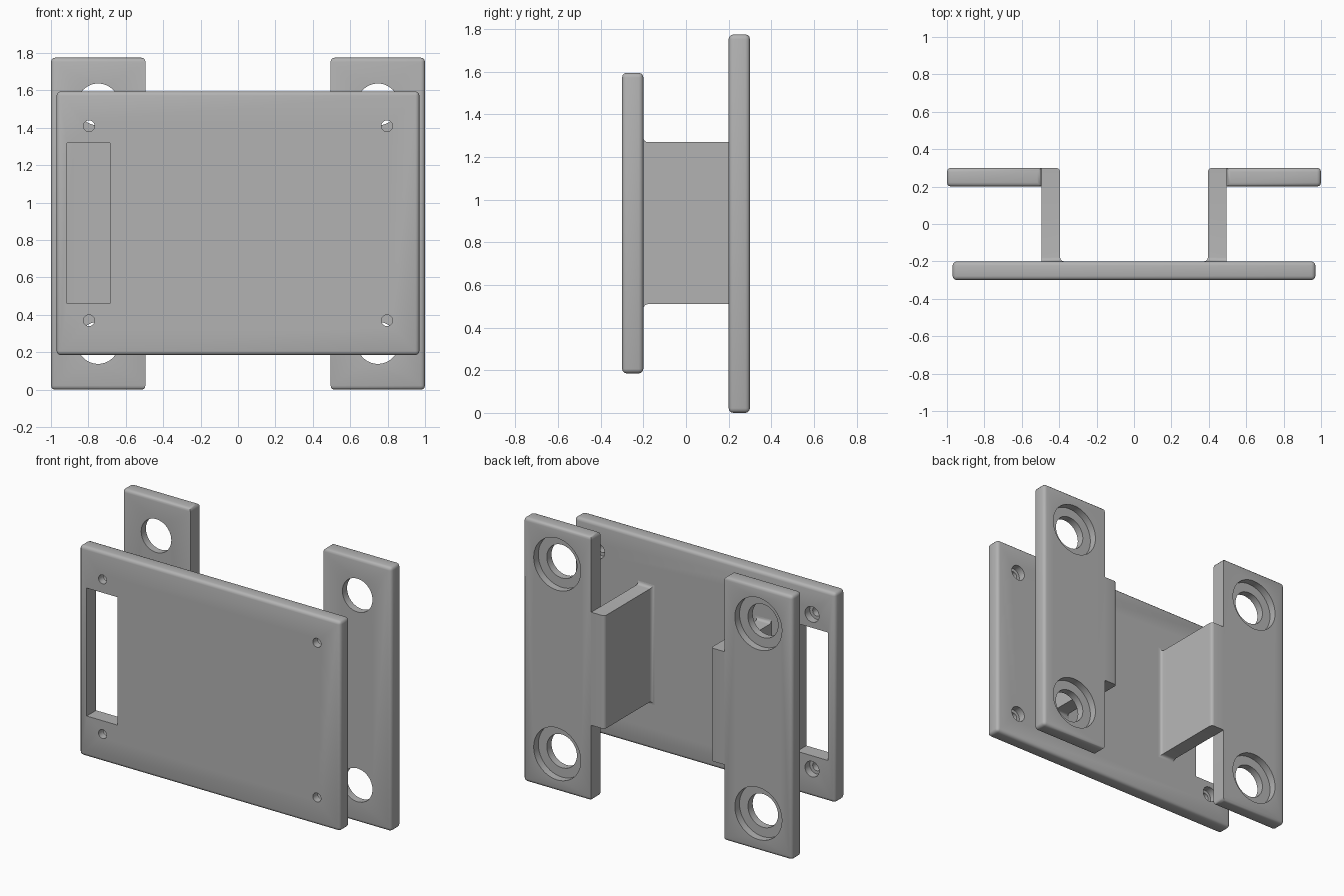
import bpy, bmesh, math
from mathutils import Matrix, Vector

cube = bpy.data.objects.get("Cube")
if cube:
    bpy.data.objects.remove(cube, do_unlink=True)

GREY = (0.45, 0.45, 0.45, 1)
grey = bpy.data.materials.new("plain grey")
grey.use_nodes = True
grey.diffuse_color = GREY
grey.node_tree.nodes["Principled BSDF"].inputs["Base Color"].default_value = GREY

ROUND = 0.022
FRONT, BACK = -0.3, 0.3          # outer faces of the part
THICK = 0.1


def make_object(name, bm):
    bmesh.ops.recalc_face_normals(bm, faces=bm.faces)
    mesh = bpy.data.meshes.new(name)
    bm.to_mesh(mesh)
    bm.free()
    mesh.materials.append(grey)
    obj = bpy.data.objects.new(name, mesh)
    bpy.context.collection.objects.link(obj)
    return obj


def box(name, lo, hi, rounding=0, keep_sharp=lambda mid: False):
    """Box between two corners; edges are rounded unless kept sharp."""
    lo, hi = Vector(lo), Vector(hi)
    bm = bmesh.new()
    bmesh.ops.create_cube(bm, size=1, matrix=Matrix.Translation((lo + hi) / 2)
                          @ Matrix.Diagonal((*(hi - lo), 1)))
    if rounding:
        edges = [e for e in bm.edges
                 if not keep_sharp((e.verts[0].co + e.verts[1].co) / 2)]
        bmesh.ops.bevel(bm, geom=edges, offset=rounding, segments=3,
                        profile=0.5, affect='EDGES')
    return make_object(name, bm)


def drill(name, x, z, radius, y0, y1):
    """Round cutter along y."""
    bm = bmesh.new()
    bmesh.ops.create_cone(bm, cap_ends=True, segments=48, radius1=radius,
                          radius2=radius, depth=y1 - y0,
                          matrix=Matrix.Translation((x, (y0 + y1) / 2, z))
                          @ Matrix.Rotation(math.pi / 2, 4, 'X'))
    return make_object(name, bm)


def activate(obj):
    bpy.ops.object.select_all(action='DESELECT')
    obj.select_set(True)
    bpy.context.view_layer.objects.active = obj


def cut(obj, cutters):
    activate(obj)
    for cutter in cutters:
        cutter.hide_render = True
        mod = obj.modifiers.new("cut", 'BOOLEAN')
        mod.operation = 'DIFFERENCE'
        mod.solver = 'EXACT'
        mod.object = cutter
        bpy.ops.object.modifier_apply(modifier=mod.name)
        bpy.data.objects.remove(cutter, do_unlink=True)


def stepped_hole(x, z, radius, wide, y_front, y_back):
    """Through hole with a wider recess opening at the back."""
    return [drill("hole_cutter", x, z, radius, y_front - 0.05, y_back + 0.05),
            drill("recess_cutter", x, z, wide, y_back - 0.05, y_back + 0.05)]


def web(name, side):
    """Spacer wall: rectangles lofted along y, flared into the front plate."""
    x_in, x_out, z0, z1 = 0.395, 0.495, 0.51, 1.27
    rings = []
    steps = 4
    for i in range(steps + 1):                       # fillet at the plate
        a = math.pi / 2 * i / steps
        flare = ROUND * (1 - math.sin(a))
        rings.append((FRONT + THICK + ROUND * (1 - math.cos(a)), flare, flare))
    for i in range(steps + 1):                       # rounded inner back edge
        a = math.pi / 2 * i / steps
        rings.append((BACK - ROUND * (1 - math.sin(a)),
                      -ROUND * (1 - math.cos(a)), 0))
    bm = bmesh.new()
    loops = []
    for y, dx, dz in rings:
        corners = [(x_in - dx, z0 - dz), (x_out, z0 - dz),
                   (x_out, z1 + dz), (x_in - dx, z1 + dz)]
        loops.append([bm.verts.new((side * x, y, z)) for x, z in corners])
    for a, b in zip(loops, loops[1:]):
        for i in range(4):
            j = (i + 1) % 4
            bm.faces.new((a[i], a[j], b[j], b[i]))
    bm.faces.new(loops[0])
    bm.faces.new(loops[-1])
    return make_object(name, bm)


# Front plate with cable slot and four screw holes
plate = box("front_plate", (-0.97, FRONT, 0.185), (0.97, FRONT + THICK, 1.595), ROUND)
cutters = [box("slot_cutter", (-0.915, -0.4, 0.46), (-0.685, -0.1, 1.32))]
for x in (-0.797, 0.797):
    for z in (0.37, 1.41):
        cutters += stepped_hole(x, z, 0.03, 0.052, FRONT, FRONT + THICK)
cut(plate, cutters)
parts = [plate]

# Mounting strips and the walls joining them to the plate
for side, label in ((1, "left"), (-1, "right")):
    xs = sorted((side * 0.495, side))
    strip = box(label + "_mounting_strip", (xs[0], BACK - THICK, 0),
                (xs[1], BACK, 1.775), ROUND,
                lambda m: abs(m.x) < 0.5 and 0.1 < m.z < 1.7)
    cutters = []
    for z in (0.25, 1.525):
        cutters += stepped_hole(side * 0.748, z, 0.112, 0.175, BACK - THICK, BACK)
    cut(strip, cutters)
    parts += [strip, web(label + "_spacer_wall", side)]

for part in parts:
    activate(part)
    bpy.ops.object.shade_smooth_by_angle(angle=math.radians(35))
